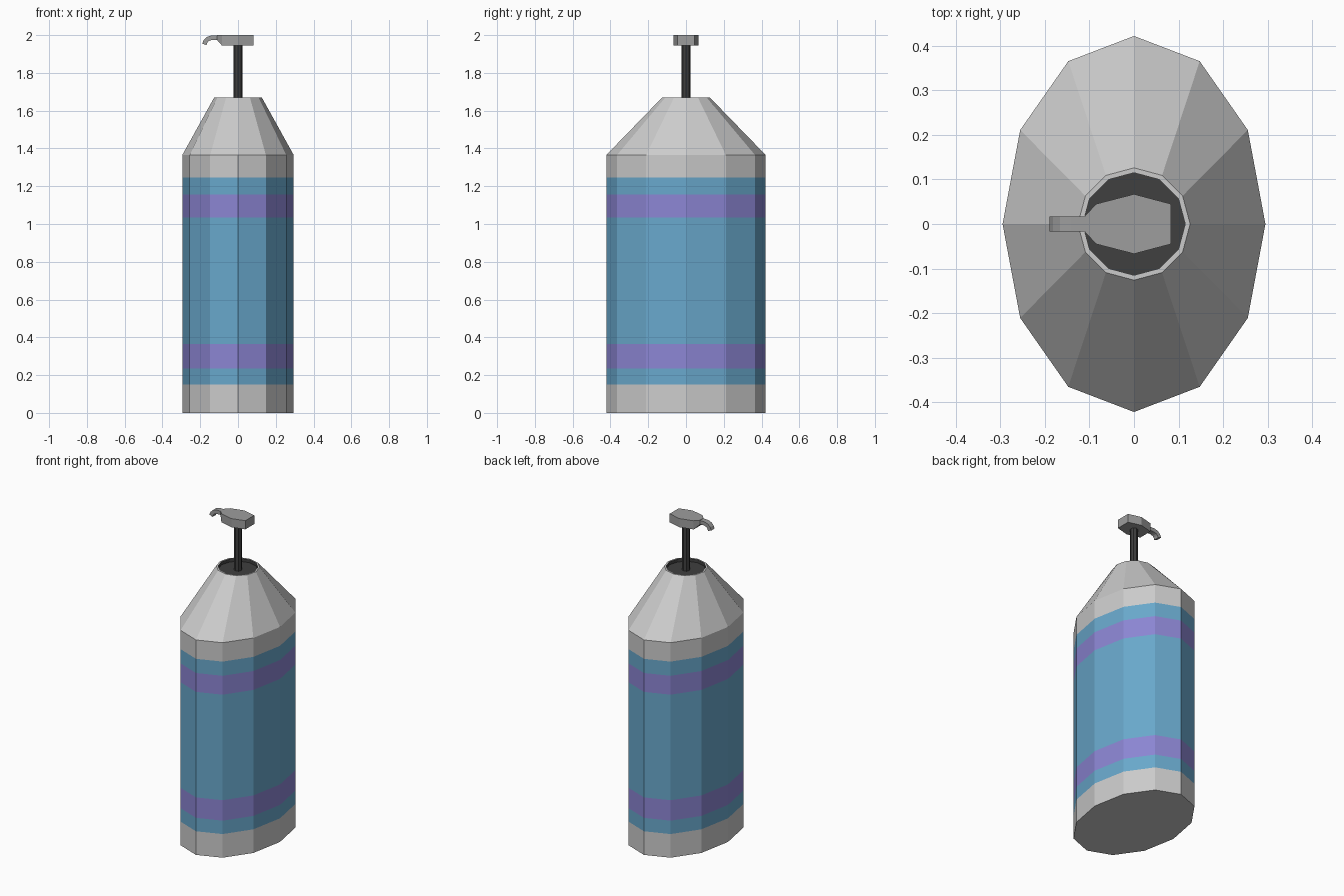
import bpy
import bmesh
from math import cos, sin, pi

cube = bpy.data.objects.get("Cube")
if cube:
    bpy.data.objects.remove(cube, do_unlink=True)


def material(name, r, g, b):
    m = bpy.data.materials.new(name)
    m.use_nodes = True
    m.diffuse_color = (r, g, b, 1)
    m.node_tree.nodes["Principled BSDF"].inputs["Base Color"].default_value = (r, g, b, 1)
    return m


light_grey = material("light grey", 0.6, 0.6, 0.6)
blue = material("blue", 0.14, 0.39, 0.6)
purple = material("purple", 0.26, 0.235, 0.65)
mid_grey = material("mid grey", 0.34, 0.34, 0.34)
dark = material("dark grey", 0.05, 0.05, 0.05)


def loft(name, rings, mats, band_mats=None, cap_mat=0):
    """Skin a list of equal-length point rings; the ends are capped."""
    bm = bmesh.new()
    loops = [[bm.verts.new(p) for p in ring] for ring in rings]
    n = len(loops[0])
    bm.faces.new(loops[0][::-1])
    for i, (a, b) in enumerate(zip(loops, loops[1:])):
        for j in range(n):
            k = (j + 1) % n
            f = bm.faces.new((a[j], a[k], b[k], b[j]))
            f.material_index = band_mats[i] if band_mats else 0
    bm.faces.new(loops[-1]).material_index = cap_mat
    bmesh.ops.recalc_face_normals(bm, faces=bm.faces)
    mesh = bpy.data.meshes.new(name)
    bm.to_mesh(mesh)
    bm.free()
    for m in mats:
        mesh.materials.append(m)
    obj = bpy.data.objects.new(name, mesh)
    bpy.context.collection.objects.link(obj)
    return obj


def ellipse(rx, ry, z, n=12):
    return [(rx * cos(2 * pi * i / n), ry * sin(2 * pi * i / n), z) for i in range(n)]


# Oval bottle: striped wall, sloping shoulder, rim and recessed dark opening
heights = [0, 0.15, 0.235, 0.365, 1.035, 1.155, 1.245, 1.365]
rings = [ellipse(0.295, 0.422, z) for z in heights]
rings += [ellipse(0.126, 0.126, 1.67), ellipse(0.115, 0.115, 1.67),
          ellipse(0.115, 0.115, 1.65)]
loft("bottle", rings, [light_grey, blue, purple, dark],
     [0, 1, 2, 1, 2, 1, 0, 0, 0, 3], cap_mat=3)

# Pump stem
loft("pump_stem", [ellipse(0.023, 0.023, z, 8) for z in (1.65, 1.95)], [dark])


# Pump head: cross-sections along x, tapering toward the nozzle
def section(x, half_width, bottom, top=2.0):
    return [(x, -half_width, bottom), (x, half_width, bottom),
            (x, half_width, top), (x, -half_width, top)]


loft("pump_head", [section(0.083, 0.045, 1.945), section(0, 0.067, 1.945),
                   section(-0.085, 0.045, 1.945), section(-0.11, 0.018, 1.973)],
     [mid_grey])

# Nozzle: rectangular tube that bends down at its tip
path = [(-0.105, 1.986), (-0.14, 1.986), (-0.16, 1.979), (-0.172, 1.967), (-0.178, 1.951)]
nozzle = []
for i, (x, z) in enumerate(path):
    a = path[max(i - 1, 0)]
    b = path[min(i + 1, len(path) - 1)]
    dx, dz = b[0] - a[0], b[1] - a[1]
    s = 0.012 / (dx * dx + dz * dz) ** 0.5
    nx, nz = dz * s, -dx * s
    nozzle.append([(x - nx, -0.017, z - nz), (x - nx, 0.017, z - nz),
                   (x + nx, 0.017, z + nz), (x + nx, -0.017, z + nz)])
loft("nozzle", nozzle, [mid_grey])
